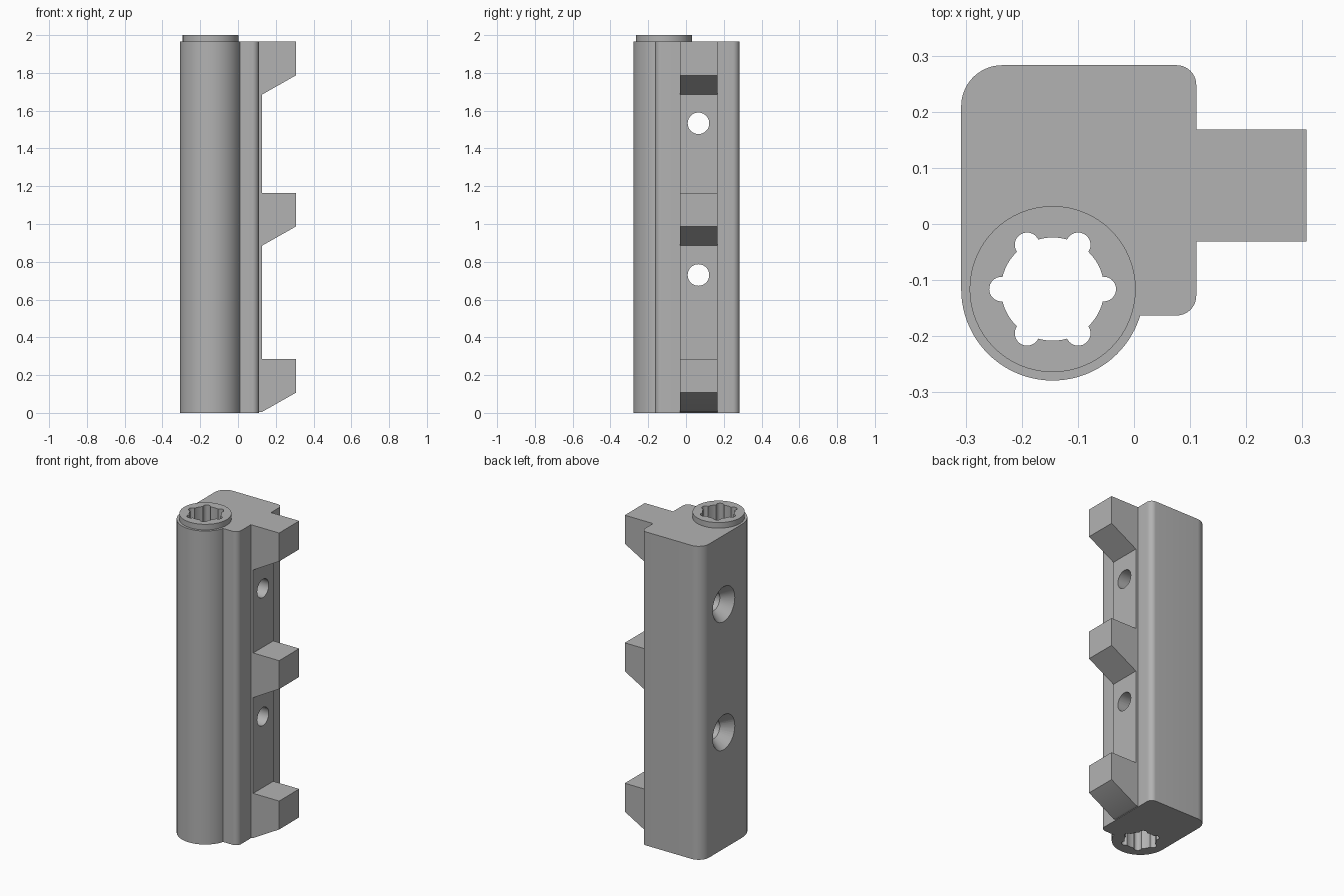
import bpy
import bmesh
from math import cos, sin, pi, radians, asin
from mathutils import Matrix, Vector

if "Cube" in bpy.data.objects:
    bpy.data.objects.remove(bpy.data.objects["Cube"])

BODY_TOP = 1.965
PIVOT = Vector((-0.145, -0.116, 0))
BARREL_R = 0.163
LEFT, RIGHT, FRONT, BACK = -0.308, 0.111, -0.163, 0.283

grey = bpy.data.materials.new("plain grey")
grey.use_nodes = True
colour = (0.448, 0.448, 0.448, 1)
grey.diffuse_color = colour
grey.node_tree.nodes["Principled BSDF"].inputs["Base Color"].default_value = colour


def finish(name, bm):
    bmesh.ops.recalc_face_normals(bm, faces=bm.faces)
    mesh = bpy.data.meshes.new(name)
    bm.to_mesh(mesh)
    bm.free()
    mesh.materials.append(grey)
    obj = bpy.data.objects.new(name, mesh)
    bpy.context.collection.objects.link(obj)
    return obj


def prism(name, points, direction):
    """Extrude a closed outline along a direction."""
    bm = bmesh.new()
    face = bm.faces.new([bm.verts.new(p) for p in points])
    result = bmesh.ops.extrude_face_region(bm, geom=[face], use_keep_orig=True)
    verts = [g for g in result["geom"] if isinstance(g, bmesh.types.BMVert)]
    bmesh.ops.translate(bm, verts=verts, vec=direction)
    return finish(name, bm)


def cone(name, r1, r2, start, length, along_x=False, segments=64):
    """Cylinder or cone starting at a point, running up or along +x."""
    bm = bmesh.new()
    turn = Matrix.Rotation(pi / 2, 4, "Y") if along_x else Matrix()
    place = Matrix.Translation(start) @ turn @ Matrix.Translation((0, 0, length / 2))
    bmesh.ops.create_cone(bm, cap_ends=True, segments=segments, radius1=r1,
                          radius2=r2, depth=length, matrix=place)
    return finish(name, bm)


def combine(target, other, operation):
    """Apply a boolean and discard the helper."""
    other.hide_render = True
    mod = target.modifiers.new("boolean", "BOOLEAN")
    mod.operation = operation
    mod.solver = "EXACT"
    mod.object = other
    bpy.context.view_layer.objects.active = target
    bpy.ops.object.modifier_apply(modifier=mod.name)
    bpy.data.objects.remove(other)


def arc(cx, cy, r, a0, a1, steps):
    angles = [a0 + (a1 - a0) * i / steps for i in range(steps + 1)]
    return [(cx + r * cos(a), cy + r * sin(a), 0) for a in angles]


# Body: rounded block merging into the round barrel
small, large = 0.035, 0.073
meet = asin((FRONT - PIVOT.y) / BARREL_R)
outline = arc(RIGHT - small, FRONT + small, small, -pi / 2, 0, 10)
outline += arc(RIGHT - small, BACK - small, small, 0, pi / 2, 10)
outline += arc(LEFT + large, BACK - large, large, pi / 2, pi, 14)
outline += arc(PIVOT.x, PIVOT.y, BARREL_R, pi, 2 * pi + meet, 40)
body = prism("bracket_body", outline, (0, 0, BODY_TOP))

# Raised rail with three hooks, sloped underneath
rail_x, tip_x = 0.127, 0.307
profile = [(RIGHT - 0.03, 0)]
for top in (0.285, 1.165, BODY_TOP):
    profile += [(rail_x, max(top - 0.28, 0)), (tip_x, top - 0.178), (tip_x, top)]
    if top < BODY_TOP:
        profile.append((rail_x, top))
profile.append((RIGHT - 0.03, BODY_TOP))
rail = prism("hook_rail", [(x, -0.031, z) for x, z in profile], (0, 0.199, 0))
combine(body, rail, "UNION")

# Raised collar on top of the barrel
collar = cone("collar", 0.148, 0.148, PIVOT + Vector((0, 0, 1.9)), 0.1)
combine(body, collar, "UNION")

# Lobed bore running the full height
below = PIVOT + Vector((0, 0, -0.1))
combine(body, cone("bore", 0.092, 0.092, below, 2.2), "DIFFERENCE")
for i in range(6):
    a = i * pi / 3
    offset = Vector((cos(a), sin(a), 0)) * 0.091
    lobe = cone("bore_lobe", 0.022, 0.022, below + offset, 2.2, segments=32)
    combine(body, lobe, "DIFFERENCE")

# Two countersunk screw holes
for z in (0.73, 1.533):
    hole = cone("screw_hole", 0.057, 0.057, (-0.5, 0.066, z), 1, True, 48)
    combine(body, hole, "DIFFERENCE")
    sink = cone("countersink", 0.117, 0.047, (LEFT - 0.01, 0.066, z), 0.09, True, 48)
    combine(body, sink, "DIFFERENCE")

# Smooth the round walls and keep the edges crisp
bpy.ops.object.select_all(action="DESELECT")
body.select_set(True)
bpy.context.view_layer.objects.active = body
bpy.ops.object.shade_smooth_by_angle(angle=radians(30))
